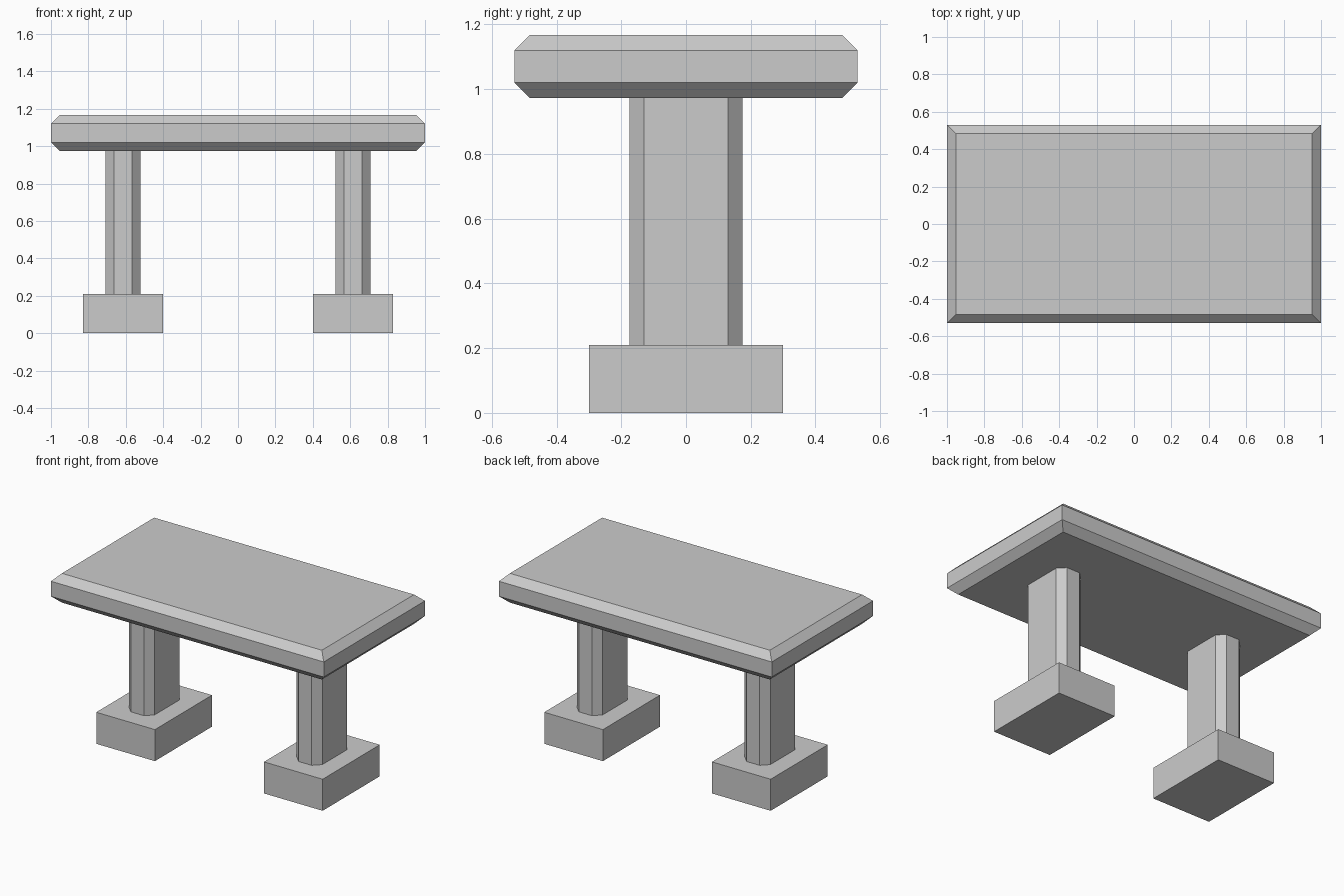
import bpy, bmesh

if "Cube" in bpy.data.objects:
    bpy.data.objects.remove(bpy.data.objects["Cube"])


def box(name, x, z0, z1, half_x, half_y, chamfer=0.0, pick=None):
    """Box from z0 to z1 centred on (x, 0), chamfering the edges chosen by pick."""
    bm = bmesh.new()
    bmesh.ops.create_cube(bm, size=2)
    for v in bm.verts:
        v.co = (v.co.x * half_x, v.co.y * half_y, v.co.z * (z1 - z0) / 2)
    if pick:
        edges = [e for e in bm.edges
                 if (abs(e.verts[0].co.z - e.verts[1].co.z) > 1e-4) == (pick == "vertical")]
        bmesh.ops.bevel(bm, geom=edges, offset=chamfer, offset_type='OFFSET',
                        segments=1, affect='EDGES', profile=0.5)
    mesh = bpy.data.meshes.new(name)
    bm.to_mesh(mesh)
    bm.free()
    obj = bpy.data.objects.new(name, mesh)
    obj.location = (x, 0, (z0 + z1) / 2)
    bpy.context.collection.objects.link(obj)
    return obj


# Slab top with chamfered upper and lower rims, sharp upright corners
box("table_top", 0, 0.973, 1.167, 1.0, 0.53, 0.047, "horizontal")

# Two pedestals: chamfered post on a plain block foot
for side, label in ((-1, "left"), (1, "right")):
    x = side * 0.615
    box(label + "_post", x, 0.209, 0.973, 0.094, 0.175, 0.046, "vertical")
    box(label + "_foot", x, 0, 0.209, 0.215, 0.299)
